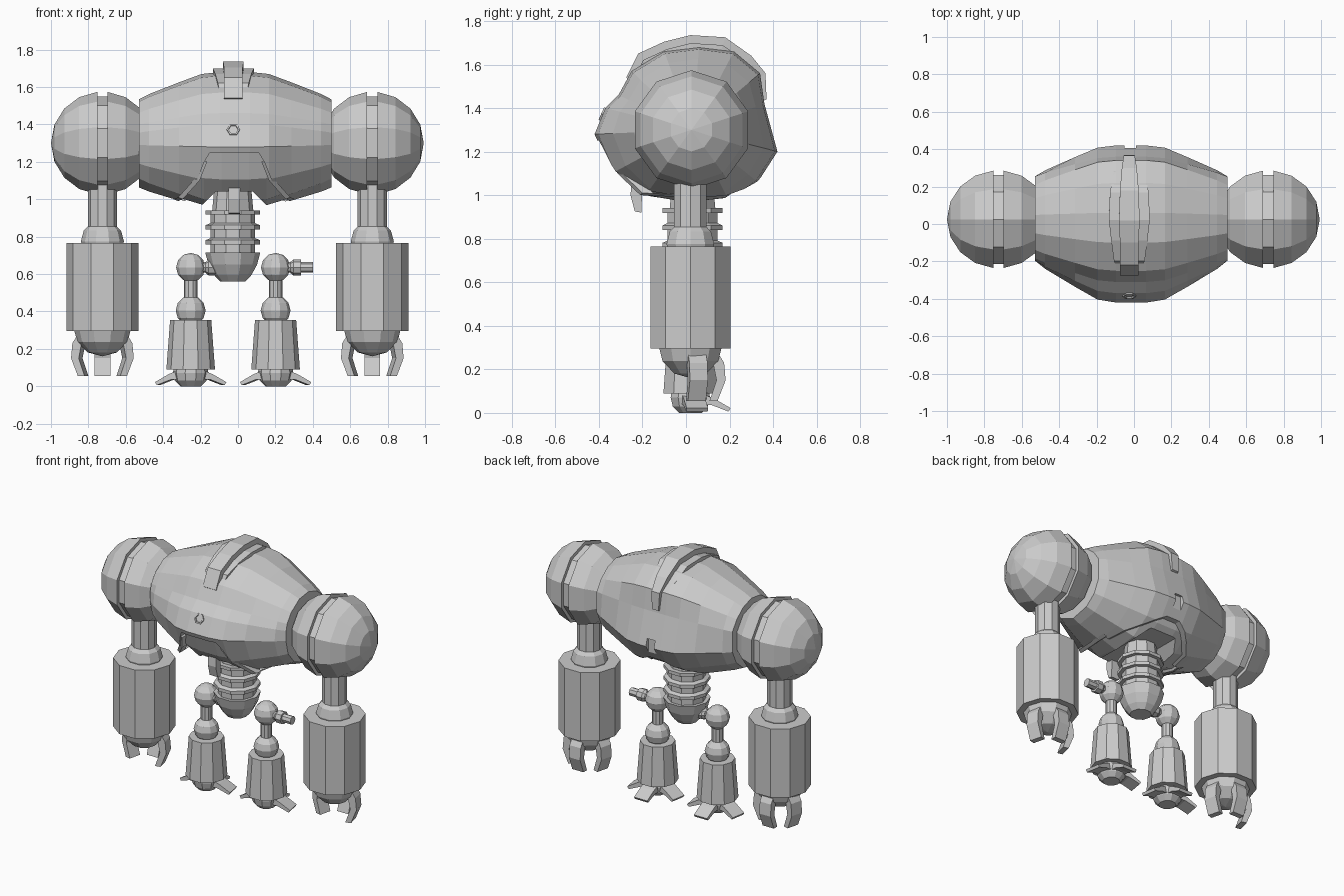
import bpy, bmesh
from math import sin, cos, pi, radians
from mathutils import Vector, Matrix

if "Cube" in bpy.data.objects:
    bpy.data.objects.remove(bpy.data.objects["Cube"])

CX = -0.02   # centre line of torso and legs
CY = 0.02    # depth of the limbs


def loft(name, rings):
    """Skin a list of equal-length closed rings and cap the ends."""
    bm = bmesh.new()
    vs = [[bm.verts.new(p) for p in ring] for ring in rings]
    n = len(vs[0])
    for a, b in zip(vs, vs[1:]):
        for i in range(n):
            j = (i + 1) % n
            bm.faces.new((a[i], a[j], b[j], b[i]))
    bm.faces.new(vs[0])
    bm.faces.new(vs[-1])
    bmesh.ops.remove_doubles(bm, verts=bm.verts, dist=1e-4)
    bmesh.ops.recalc_face_normals(bm, faces=bm.faces)
    me = bpy.data.meshes.new(name)
    bm.to_mesh(me)
    bm.free()
    ob = bpy.data.objects.new(name, me)
    bpy.context.collection.objects.link(ob)
    return ob


def lathe(name, profile, loc, axis=(0, 0, 1), sides=10):
    """Spin (radius, height) pairs about an axis through loc."""
    axis = Vector(axis).normalized()
    if axis.z > 0.999:
        rot = Matrix.Identity(3)
    else:
        rot = axis.to_track_quat('Z', 'Y').to_matrix()
        if abs(axis.x) > 0.999:   # put a corner straight up
            rot = Matrix(((0, 0, 1), (0, 1, 0), (1, 0, 0)))
    rings = [[Vector(loc) + rot @ Vector((r * cos(2 * pi * k / sides), r * sin(2 * pi * k / sides), h))
              for k in range(sides)] for r, h in profile]
    return loft(name, rings)


def ball(r, rings=6, start=0.0, end=pi):
    steps = [start + (end - start) * i / rings for i in range(rings + 1)]
    return [(r * sin(t), -r * cos(t)) for t in steps]


def plate(name, pts, width, loc=(0, 0, 0), angle=0):
    """Extrude an (outward, z) outline sideways; angle turns it about z."""
    a = radians(angle)
    u, v = Vector((cos(a), sin(a), 0)), Vector((-sin(a), cos(a), 0))
    return loft(name, [[Vector(loc) + u * o + v * s + Vector((0, 0, z)) for o, z in pts]
                       for s in (-width / 2, width / 2)])


def cut(ob, *cutters):
    for c in cutters:
        m = ob.modifiers.new("cut", 'BOOLEAN')
        m.operation, m.solver, m.object = 'DIFFERENCE', 'EXACT', c
    dg = bpy.context.evaluated_depsgraph_get()
    me = bpy.data.meshes.new_from_object(ob.evaluated_get(dg))
    ob.modifiers.clear()
    ob.data = me
    for c in cutters:
        bpy.data.objects.remove(c)


# ---- Torso: side profile blended towards round shoulder sockets ----
PROFILE = [(-.42, 1.28), (-.37, 1.4), (-.31, 1.46), (-.25, 1.57), (-.1, 1.66), (.06, 1.68),
           (.22, 1.66), (.34, 1.56), (.36, 1.42), (.42, 1.2), (.33, 1.06), (.2, .97),
           (0, .95), (-.2, .98), (-.34, 1.1)]
MID = Vector((.03, 1.3))


def torso(name, sx=1, sy=1, sz=1):
    half = [(0.08, 0), (0.18, .08), (.3, .42), (.46, .9), (.515, 1.12)]
    stations = [(-x, w) for x, w in reversed(half)] + half
    rings = []
    for x, w in stations:
        ring = []
        for p in PROFILE:
            d = Vector(p) - MID
            q = d.lerp(d.normalized() * .25, w)
            ring.append((CX + .005 + x * sx, MID.x + q.x * sy, MID.y + q.y * sz))
        rings.append(ring)
    return loft(name, rings)


def arch(half, y0, y1):
    pts = [(-x, z) for x, z in half] + [(x, z) for x, z in reversed(half)]
    return plate("arch_cutter", pts, y1 - y0, (CX, (y0 + y1) / 2, 0))


hull = torso("torso_shell")
front_arch = arch([(.36, .85), (.29, 1.0), (.2, 1.1), (.16, 1.2), (.13, 1.25)], -.7, .05)
back_arch = arch([(.36, .85), (.29, .98), (.16, 1.04), (.05, 1.1)], .04, .7)
back_slot = plate("slot_cutter", [(-.03, 1.0), (.03, 1.0), (.03, 1.25), (-.03, 1.25)], .4,
                  (CX, .59, 0))
cut(hull, front_arch, back_arch, back_slot)

inner = torso("inner_torso", .93, .89, .97)
cut(inner, arch([(.21, .85), (.17, .97), (.1, 1.04)], -.7, .7))

# raised rim following the front arch
for s in (-1, 1):
    path = [(.145, 1.2, -.36), (.185, 1.1, -.305), (.275, 1.0, -.2), (.3, .99, .02)]
    loft("arch_rim", [[(CX + s * (x + a), y + .01 + b, z + c)
                       for a, b, c in ((0, -.02, 0), (.025, -.01, .01), (.025, .04, .01), (0, .04, 0))]
                      for x, z, y in path])

# ---- Crest along the top, with lower flanks ----
CREST = [(-.275, 1.54, .05), (-.22, 1.65, .05), (-.1, 1.705, .05), (.02, 1.735, .055),
         (.18, 1.725, .05), (.3, 1.64, .04), (.365, 1.56, .03), (.37, 1.44, .025)]


def crest(name, grow, drop):
    c = Vector((.05, 1.3))
    rings = []
    for i, (y, z, w) in enumerate(CREST):
        d = Vector((y, z)) - c
        top, low = c + d * (1 - drop), c + d * .75
        w += grow * sin(pi * (i + .6) / 8)
        rings.append([(CX - .005 + x, p.x, p.y)
                      for x, p in ((-w, low), (-w, top), (w, top), (w, low))])
    return loft(name, rings)


crest("crest", 0, 0)
crest("crest_flanks", .055, .085)

# ---- Eye stud on the snout and hanging front flap ----
lathe("front_stud", [(.036, -.06), (.036, .012), (.026, .012), (.024, 0)],
      (CX - .005, -.378, 1.37), (0, -.9, .4), 6)
plate("front_flap", [(-.25, 1.06), (-.255, 1.0), (-.235, .925), (-.205, .92), (-.2, 1.06)], .06,
      (CX, 0, 0), 90)

# ---- Waist: ribbed column ending in a bowl ----
waist = [(.09, 1.15), (.11, .94)]
for z in (.93, .85, .77):
    waist += [(.145, z + .011), (.145, z - .011), (.12, z - .011), (.12, z - .058)]
waist += [(.147, .715), (.13, .65), (.1, .595), (.068, .56)]
lathe("waist", waist, (CX - .008, .03, 0))

# ---- Arms ----
FINGER = [(.13, .27), (.155, .23), (.162, .15), (.125, .055), (.088, .055), (.12, .15), (.1, .25)]
for x in (-.725, .718):
    R = .275
    a = pi / 2 - .1
    lower = ball(R, 4, 0, a)
    sphere = lower + [(R - .025, -.027), (R - .025, .027)] + [(r, -h) for r, h in reversed(lower)]
    lathe("shoulder", sphere, (x, .025, 1.3), (1, 0, 0))
    lathe("upper_arm", [(.078, .8), (.078, 1.12)], (x, CY, 0))
    lathe("elbow", ball(.115), (x, CY, .775))
    lathe("forearm", [(.15, .295), (.193, .295), (.193, .765), (.1, .765)], (x, CY, 0))
    lathe("wrist", ball(.155), (x, CY, .315))
    for ang in (14, 90, 166):
        plate("finger", FINGER, .085, (x, CY, 0), ang)

# ---- Legs ----
TOE = [(.06, .085), (.11, .065), (.185, .022), (.175, .006), (.1, .035), (.04, .04)]
for s in (-1, 1):
    x = CX - .006 + s * .227
    hip = Vector((x, CY, .635))
    lathe("hip_strut", [(.028, 0), (.028, .2)], hip, (-s, 0, .02), 8)
    lathe("hip_cuff", [(.042, .135), (.042, .095), (.03, .08)], hip, (-s, 0, .02), 8)
    lathe("hip_ball", ball(.078), hip)
    lathe("thigh", [(.036, .42), (.036, .62)], (x, CY, 0))
    lathe("knee_ball", ball(.08), (x, CY, .405))
    lathe("shin", [(.09, .09), (.13, .09), (.11, .355), (.06, .355)], (x, CY, 0))
    lathe("foot", [(.055, 0), (.085, .03), (.095, .07), (.09, .1)], (x, CY, 0))
    for ang in (10, 90, 170):
        plate("toe", TOE, .1, (x, CY, 0), ang)
